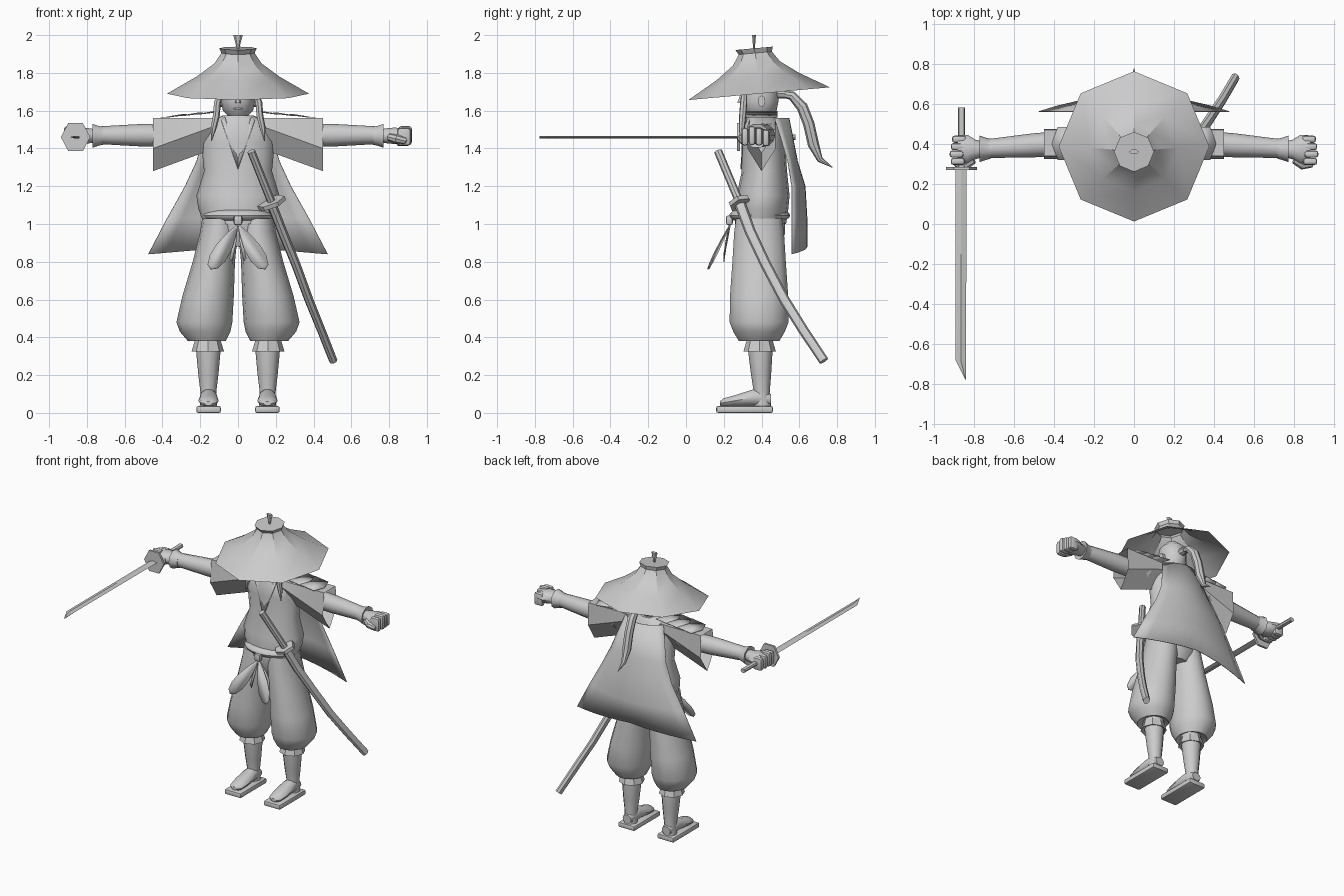
import bpy, bmesh, math
from mathutils import Vector

if "Cube" in bpy.data.objects:
    bpy.data.objects.remove(bpy.data.objects["Cube"], do_unlink=True)

SHADE = 0.6
grey = bpy.data.materials.new("plain_grey")
grey.use_nodes = True
grey.diffuse_color = (SHADE, SHADE, SHADE, 1)
grey.node_tree.nodes["Principled BSDF"].inputs["Base Color"].default_value = grey.diffuse_color

ACROSS, DEPTH, UP = Vector((1, 0, 0)), Vector((0, 1, 0)), Vector((0, 0, 1))
ONE_END = (False, True)
OPEN = (False, False)
CLOSED = (True, True)


def finish(name, bm, angle):
    """Turn a bmesh into a shaded object with the grey material."""
    bmesh.ops.recalc_face_normals(bm, faces=bm.faces)
    mesh = bpy.data.meshes.new(name)
    bm.to_mesh(mesh)
    bm.free()
    mesh.materials.append(grey)
    ob = bpy.data.objects.new(name, mesh)
    bpy.context.collection.objects.link(ob)
    bpy.ops.object.select_all(action='DESELECT')
    ob.select_set(True)
    bpy.context.view_layer.objects.active = ob
    bpy.ops.object.shade_smooth_by_angle(angle=math.radians(angle))
    return ob


def thicken(ob, amount=0.005):
    solid = ob.modifiers.new("thickness", 'SOLIDIFY')
    solid.thickness = amount
    solid.offset = 0


def skin(name, rows, loop=True, caps=CLOSED, angle=40):
    """Join rows of points into one surface."""
    bm = bmesh.new()
    rows = [[bm.verts.new(point) for point in row] for row in rows]
    count = len(rows[0])
    for low, high in zip(rows, rows[1:]):
        for i in range(count if loop else count - 1):
            j = (i + 1) % count
            bm.faces.new((low[i], low[j], high[j], high[i]))
    for row, wanted in zip((rows[0], rows[-1]), caps):
        if wanted:
            bm.faces.new(row)
    return finish(name, bm, angle)


def spread(values, count):
    """Stretch a number or a short list evenly over all the sections."""
    if not isinstance(values, list):
        return [values] * count
    result = []
    for i in range(count):
        place = i * (len(values) - 1) / (count - 1)
        k = min(int(place), len(values) - 2)
        result.append(values[k] + (values[k + 1] - values[k]) * (place - k))
    return result


def loft(name, x=0, y=0, z=0, wide=0, deep=None, sides=12, axis=None, side=1, caps=CLOSED, angle=40):
    """Rings along a path; without an axis each ring turns with the path."""
    deep = wide if deep is None else deep
    count = max(len(c) for c in (x, y, z, wide, deep) if isinstance(c, list))
    xs, ys, zs, wides, deeps = (spread(c, count) for c in (x, y, z, wide, deep))
    path = [Vector((px * side, py, pz)) for px, py, pz in zip(xs, ys, zs)]
    rows = []
    for k, centre in enumerate(path):
        along = axis or path[min(k + 1, count - 1)] - path[max(k - 1, 0)]
        along = along.normalized()
        u = DEPTH if abs(along.x) > 0.8 else ACROSS
        u = (u - along * u.dot(along)).normalized()
        v = along.cross(u)
        turns = [math.tau * i / sides for i in range(sides)]
        rows.append([centre + u * wides[k] * math.cos(t) + v * deeps[k] * math.sin(t) for t in turns])
    return skin(name, rows, True, caps, angle)


def box(name, centre, size, bevel):
    bm = bmesh.new()
    bmesh.ops.create_cube(bm, size=1)
    bmesh.ops.scale(bm, vec=size, verts=bm.verts)
    bmesh.ops.bevel(bm, geom=bm.edges[:], offset=bevel, segments=2, affect='EDGES', profile=0.5)
    bmesh.ops.translate(bm, vec=centre, verts=bm.verts)
    return finish(name, bm, 40)


def plate(name, outline, side):
    bm = bmesh.new()
    bm.faces.new([bm.verts.new((x * side, y, z)) for x, y, z in outline])
    thicken(finish(name, bm, 40))


# Hat: tilted, hollow octagon with a flat crown
loft("straw_hat", y=[.387, .36], z=[1.69, 1.78, 1.85, 1.905, 1.93], wide=[.376, .22, .125, .088, .1],
     sides=8, axis=UP - DEPTH * .09, caps=ONE_END, angle=25)
loft("topknot", y=.36, z=[1.92, 2], wide=[.004, .025], deep=[.004, .012], sides=6, axis=UP)

# Head and hair
loft("head", y=.39, z=[1.55, 1.6, 1.65, 1.7, 1.75, 1.8], wide=[.03, .08, .09, .09, .08, .03],
     deep=[.03, .09, .1, .1, .09, .03], axis=UP)
loft("neck", y=.4, z=[1.5, 1.6], wide=.055, axis=UP)
loft("nose", y=[.295, .285], z=[1.69, 1.64], wide=[.006, .016], sides=6, axis=UP)
box("mouth", (0, .3, 1.61), (.045, .02, .008), .002)
loft("hair_tie", y=[.48, .525], z=1.69, wide=.026, sides=8)
loft("ponytail", y=[.5, .56, .615, .65, .675, .71, .775], z=[1.69, 1.68, 1.62, 1.53, 1.42, 1.34, 1.3],
     wide=[.018, .03, .03, .002], sides=8)

# Robe body, belt and knot
loft("torso", y=[.395, .415, .4], z=[1, 1.08, 1.15, 1.28, 1.43, 1.53, 1.575],
     wide=[.18, .21, .22, .18, .195, .18, .08], deep=[.135, .14, .14, .12, .115, .1, .07], sides=16, axis=UP)
bulge = [math.sin(math.pi * i / 6) for i in range(7)]
loft("belt", y=.39, z=[1.018, 1.073], wide=[.165 + .026 * b for b in bulge],
     deep=[.135 + .026 * b for b in bulge], sides=20, axis=UP)
box("belt_knot", (0, .23, 1.02), (.045, .035, .05), .01)
loft("trouser_seat", y=.395, z=[.88, .95, 1.03], wide=[.1, .18, .17], deep=[.1, .13, .13], axis=UP)

for side, tag in ((1, "left"), (-1, "right")):
    outward = ACROSS * side

    # Ear, eye, front hair lock and lapel
    loft(f"{tag}_ear", x=[.085, .105], y=.4, z=1.65, wide=.02, deep=.03, sides=8, axis=outward, side=side)
    box(f"{tag}_eye", (.036 * side, .305, 1.68), (.03, .02, .01), .002)
    loft(f"{tag}_hair_lock", x=[.085, .11, .115, .13, .14], y=[.31, .29], z=[1.71, 1.44],
         wide=[.015, .019, .019, .016, .002], sides=7, side=side)
    plate(f"{tag}_lapel", [(.07, .32, 1.57), (.09, .31, 1.55), (0, .29, 1.29), (0, .295, 1.34)], side)

    # Sleeve: pointed drape, open at the cuff
    rows = []
    for t in (0, .4, 1):
        x, low = side * (.12 + .33 * t), 1.4 - .12 * t
        rows.append([(x, .34, 1.56), (x, .47, 1.56), (x, .475, low + .12), (x, .4, low), (x, .325, low + .12)])
    skin(f"{tag}_sleeve", rows, caps=OPEN, angle=25)

    # Overlapping shoulder plates with chevron ends
    for k in range(3):
        inner, top = .1 + .085 * k, 1.595 - .008 * k
        outer, low = inner + .14, top - .014
        plate(f"{tag}_shoulder_plate_{k + 1}",
              [(inner, .32, top), (outer - .03, .32, low), (outer, .4, low),
               (outer - .03, .485, low), (inner, .485, top), (inner + .03, .4, top)], side)

    # Arm, flared wrist cuff and fist
    loft(f"{tag}_arm", x=[.25, .5, .75], y=[.41, .375], z=1.47, wide=[.062, .06, .046], axis=outward, side=side)
    loft(f"{tag}_wrist_cuff", x=[.715, .735, .77, .76], y=.375, z=1.467, wide=[.05, .054, .066, .04],
         sides=10, axis=outward, side=side)
    loft(f"{tag}_hand", x=[.74, .79, .83, .88], y=.372, z=1.467, wide=[.036, .048, .073, .07],
         deep=[.034, .042, .046, .04], sides=10, axis=outward, side=side)
    for k in range(4):
        drop = .006 * abs(k - 1)
        box(f"{tag}_finger_{k + 1}", (side * (.885 - drop), .312 + .037 * k, 1.468 - drop),
            (.07, .036, .1 - drop), .014)
    loft(f"{tag}_thumb", x=[.8, .84, .885, .9], y=[.32, .295, .3, .31], z=[1.46, 1.43],
         wide=[.02, .024, .019, .008], sides=8, side=side)

    # Baggy trouser leg, tucked under at the hem
    loft(f"{tag}_trouser_leg", x=[.1, .1, .128, .158, .178, .174, .165, .16], y=.387,
         z=[1.03, .96, .8, .62, .48, .43, .38, .4], wide=[.09, .1, .112, .136, .148, .134, .1, .06],
         deep=[.125, .135, .145, .158, .16, .14, .11, .065], sides=14, axis=UP, side=side)

    # Shin, its flared cuff, foot and sandal
    loft(f"{tag}_shin", x=.157, y=[.39, .405], z=[.42, .32, .2, .11, .03], wide=[.066, .064, .053, .042, .046],
         axis=UP, side=side)
    loft(f"{tag}_shin_cuff", x=.16, y=.39, z=[.385, .365, .325, .335], wide=[.068, .074, .086, .06],
         sides=8, axis=UP, side=side)
    loft(f"{tag}_foot", x=.156, y=[.45, .4, .35, .26, .2, .18], z=[.07, .08, .08, .065, .055, .05],
         wide=[.034, .046, .048, .054, .046, .02], deep=[.03, .05, .045, .03, .024, .012],
         sides=10, axis=DEPTH, side=side)
    box(f"{tag}_sandal", (.156 * side, .31, .018), (.13, .3, .036), .01)

    # Sash bow: nested teardrop loops hanging forward, and a tail
    for name, size, reach in (("outer", 1, .12), ("inner", .7, .05)):
        loop = []
        for i in range(12):
            t = math.tau * i / 12
            down = size * .12 * (1 - math.cos(t))
            bow = size * .055 * math.sin(t) * math.sin(t / 2)
            loop.append((down * .6 + bow, .235 - reach * down / .24, 1 - down + bow * .4))
        plate(f"{tag}_bow_{name}_loop", loop, side)
    plate(f"{tag}_bow_tail", [(0, .23, 1), (.045, .2, .82), (.03, .2, .8), (.01, .21, .9)], side)

# Cape: flared sheet wrapped round the back
rows = []
for height, half, back, edge in ((1.56, .15, .545, .47), (1.33, .22, .59, .54), (1.2, .28, .63, .56),
                                 (1.03, .375, .64, .56), (.88, .475, .64, .56)):
    droop = .04 if height < 1 else 0
    rows.append([(half * u, back + (edge - back) * u * u, height - droop * abs(u))
                 for u in (i / 5 - 1 for i in range(11))])
thicken(skin("cape", rows, loop=False, caps=OPEN))

# Sheathed sword at the left hip
loft("sheathed_sword_handle", x=[.07, .18], y=[.17, .285], z=[1.385, 1.11], wide=.022, sides=8)
loft("sheathed_sword_guard", x=[.171, .179], y=[.281, .289], z=[1.122, 1.102], wide=.08, deep=.062, sides=6)
loft("scabbard", x=[.178, .235, .305, .375, .44, .505], y=[.286, .34, .42, .52, .62, .73],
     z=[1.105, .96, .79, .6, .44, .275], wide=[.026, .022], deep=[.03, .026], sides=8)

# Drawn sword in the right hand, blade lying flat and pointing forward
loft("sword_handle", x=-.86, y=[.58, .28], z=1.46, wide=.018, deep=.015, sides=8, axis=DEPTH)
loft("sword_guard", x=-.86, y=[.285, .27], z=1.46, wide=.078, deep=.085, sides=6, axis=DEPTH)
blade = []
for outer, inner, y in ((-.89, -.835, .28), (-.89, -.838, -.68), (-.842, -.839, -.775)):
    middle = (outer + inner) / 2
    blade.append([(outer, y, 1.46), (middle, y, 1.467), (inner, y, 1.46), (middle, y, 1.453)])
skin("sword_blade", blade, angle=20)
